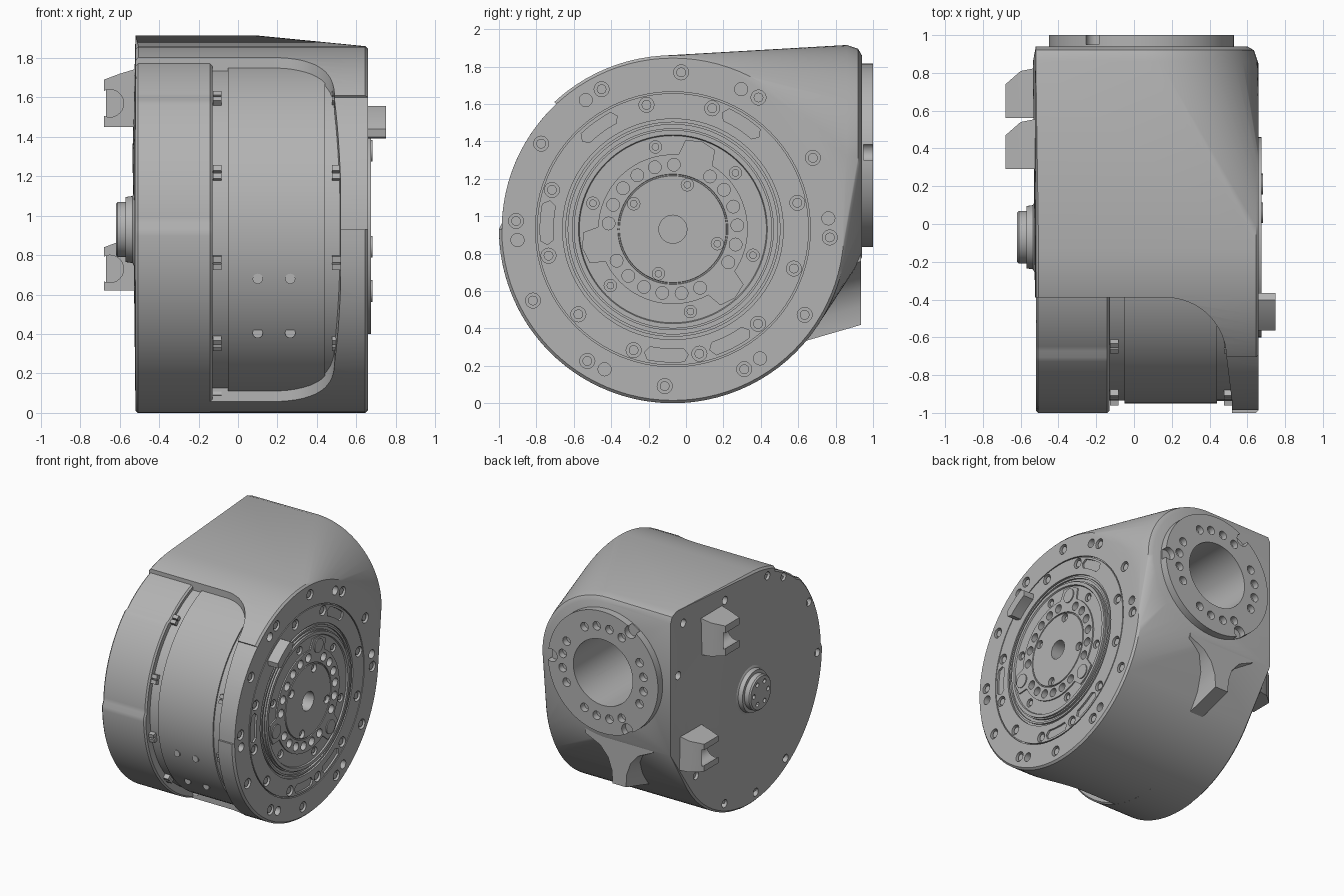
import bpy, bmesh, math
from mathutils import Matrix, Vector

if "Cube" in bpy.data.objects:
    bpy.data.objects.remove(bpy.data.objects["Cube"])

CY, CZ = -0.07, 0.93          # main axis, running along x
TX, TZ = 0.06, 1.32           # rear tube axis, running along y

grey = bpy.data.materials.new("cast_grey")
grey.use_nodes = True
grey.diffuse_color = (0.45, 0.45, 0.45, 1)
grey.node_tree.nodes["Principled BSDF"].inputs["Base Color"].default_value = (0.45, 0.45, 0.45, 1)


def polar(r, deg):
    a = math.radians(deg)
    return CY + r * math.cos(a), CZ + r * math.sin(a)


def finish(bm, name):
    bmesh.ops.recalc_face_normals(bm, faces=bm.faces)
    mesh = bpy.data.meshes.new(name)
    bm.to_mesh(mesh)
    bm.free()
    obj = bpy.data.objects.new(name, mesh)
    bpy.context.collection.objects.link(obj)
    mesh.materials.append(grey)
    return obj


def cyl(bm, axis, a, b, u, v, r, n=20):
    """Cylinder from a to b along x (u, v = y, z) or along y (u, v = x, z)."""
    if axis == 'x':
        loc, rot = ((a + b) / 2, u, v), Matrix.Rotation(math.pi / 2, 4, 'Y')
    else:
        loc, rot = (u, (a + b) / 2, v), Matrix.Rotation(math.pi / 2, 4, 'X')
    bmesh.ops.create_cone(bm, cap_ends=True, segments=n, radius1=r, radius2=r,
                          depth=abs(b - a), matrix=Matrix.Translation(loc) @ rot)


def lathe(bm, profile, n=96):
    """Revolve an (x, r) outline around the main axis."""
    verts = [bm.verts.new((x, CY, CZ + r)) for x, r in profile]
    edges = [bm.edges.new(p) for p in zip(verts, verts[1:])]
    bmesh.ops.spin(bm, geom=verts + edges, cent=(0, CY, CZ), axis=(1, 0, 0),
                   angle=2 * math.pi, steps=n)
    bmesh.ops.remove_doubles(bm, verts=bm.verts, dist=0.0002)


def prism(bm, points, place, a, b):
    """Extrude a 2D outline; place(p, q, t) gives the 3D point."""
    lo = [bm.verts.new(place(p, q, a)) for p, q in points]
    hi = [bm.verts.new(place(p, q, b)) for p, q in points]
    bm.faces.new(lo)
    bm.faces.new(hi[::-1])
    for i in range(len(points)):
        j = (i + 1) % len(points)
        bm.faces.new((lo[i], lo[j], hi[j], hi[i]))


def hull(bm, points):
    for p in points:
        bm.verts.new(p)
    res = bmesh.ops.convex_hull(bm, input=bm.verts)
    loose = {v for v in res["geom_interior"] + res["geom_unused"]
             if isinstance(v, bmesh.types.BMVert)}
    bmesh.ops.delete(bm, geom=list(loose), context='VERTS')
    bmesh.ops.dissolve_limit(bm, angle_limit=0.005, verts=bm.verts, edges=bm.edges)


def cut(obj, *cutters):
    for c in cutters:
        m = obj.modifiers.new("cut", 'BOOLEAN')
        m.object, m.operation, m.solver = c, 'DIFFERENCE', 'EXACT'
    bpy.context.view_layer.update()
    dg = bpy.context.evaluated_depsgraph_get()
    mesh = bpy.data.meshes.new_from_object(obj.evaluated_get(dg))
    obj.modifiers.clear()
    obj.data = mesh


along_x = lambda p, q, t: (t, p, q)
along_z = lambda p, q, t: (p, q, t)

# Housing: drum blended into the rear tube and the flat side
pts = []
for i in range(96):
    d = i * 3.75
    for x, r in ((-0.52, 0.915), (-0.505, 0.93), (0.645, 0.93), (0.66, 0.915)):
        pts.append((x, *polar(r, d)))
    a = math.radians(d)
    for y, r in ((0.86, 0.595), (0.92, 0.575), (0.94, 0.54)):
        pts.append((TX + r * math.cos(a), y, TZ + r * math.sin(a)))
for y, z in ((0.86, 1.915), (0.92, 1.89), (0.94, 1.84), (0.94, 0.78)):
    pts.append((-0.52, y, z))
bm = bmesh.new()
hull(bm, pts)
housing = finish(bm, "housing")

# Front opening with one rounded corner
outline = [(-0.7, -1.3), (-0.7, -0.39), (0.17, -0.39)]
outline += [(0.17 + 0.32 * math.sin(t), -0.71 + 0.32 * math.cos(t))
            for t in [math.pi / 24 * k for k in range(1, 13)]]
outline += [(0.52, -0.95), (0.52, -1.3)]
bm = bmesh.new()
prism(bm, outline, along_z, -0.5, 2.5)
opening = finish(bm, "opening_cutter")

# Shallow relief along the upper front of the rim
arc = [133 + k * 47 / 16 for k in range(17)]
bm = bmesh.new()
prism(bm, [polar(0.915, d) for d in arc] + [polar(1.3, d) for d in arc[::-1]], along_x, -1, 1)
relief = finish(bm, "relief_cutter")

# Output face holes, slots and grooves
outer_bolts = [polar(0.84, 87 - 30 * k) for k in range(12)]
inner_bolts = [polar(0.68, 72 - 30 * k) for k in range(12) if k != 1]
hub_bolts = [polar(0.45, 42 + 60 * k) for k in range(6)] + [polar(0.25, d) for d in (72, 147, 252, 342)]
bm = bmesh.new()
for y, z in outer_bolts + inner_bolts:
    cyl(bm, 'x', 0.63, 0.75, y, z, 0.04)
for y, z in hub_bolts:
    cyl(bm, 'x', 0.63, 0.75, y, z, 0.033)
for k in range(6):
    cyl(bm, 'x', 0.58, 0.75, *polar(0.833, 64 + 60 * k), 0.035)
for k in range(21):
    if k % 7:
        cyl(bm, 'x', 0.61, 0.75, *polar(0.345, 72 + k * 360 / 21), 0.034)
cyl(bm, 'x', 0.5, 0.75, CY, CZ, 0.075, 32)
for mid in (57, 126, 177, 267, 297):
    side = [mid - 8 + 2 * k for k in range(9)]
    ends = [(0.675, side[-1] + 2), (0.675, side[0] - 2)]
    loop = [(0.71, d) for d in side] + ends[:1] + [(0.64, d) for d in side[::-1]] + ends[1:]
    prism(bm, [polar(r, d) for r, d in loop], along_x, 0.645, 0.75)
face_holes = finish(bm, "face_hole_cutter")
bm = bmesh.new()
for r0, r1 in ((0.727, 0.735), (0.575, 0.59), (0.54, 0.56)):
    lathe(bm, [(0.645, r0), (0.75, r0), (0.75, r1), (0.645, r1), (0.645, r0)])
grooves = finish(bm, "groove_cutter")

# Side plate bolt holes
bm = bmesh.new()
spots = [polar(0.86, d) for d in (105, 120, 151, 182, 238, 265, 292)]
for y, z in spots + [(0.62, 0.5), (0.86, 1.4), (0.78, 1.79), (0.25, 1.77)]:
    cyl(bm, 'x', -0.7, -0.46, y, z, 0.032)
plate_holes = finish(bm, "plate_hole_cutter")

# Rear bore
bm = bmesh.new()
cyl(bm, 'y', 0.3, 1.2, 0.04, 1.325, 0.265, 64)
bore = finish(bm, "bore_cutter")
cut(housing, opening, relief, face_holes, grooves, plate_holes, bore)

# Side collar, stepped around its rim
def rim(d):
    return 0.9 if 90 < d < 133 else 0.915 if 133 <= d < 180 else 0.93
bm = bmesh.new()
prism(bm, [polar(rim(d), d) for d in range(90, 280, 2)], along_x, -0.52, -0.13)
collar = finish(bm, "side_collar")
bev = collar.modifiers.new("edge", 'BEVEL')
bev.width, bev.segments, bev.angle_limit = 0.012, 1, math.radians(60)
cut(collar, plate_holes)

# Inner drum with its band
bm = bmesh.new()
lathe(bm, [(-0.5, 0), (-0.5, 0.865), (-0.05, 0.865), (-0.05, 0.88), (0.44, 0.88),
           (0.44, 0.868), (0.6, 0.868), (0.6, 0)])
drum = finish(bm, "inner_drum")
cut(drum, bore, face_holes)

# Lugs in the gaps and screws on the band
bm = bmesh.new()
for deg in (131, 161, 191, 221, 251):
    for x in (-0.105, 0.5):
        for off in (-1.3, 1.3):
            m = (Matrix.Translation((x, *polar(0.875, deg + off)))
                 @ Matrix.Rotation(math.radians(deg + off), 4, 'X')
                 @ Matrix.Diagonal((0.045, 0.05, 0.03, 1)))
            bmesh.ops.create_cube(bm, size=1, matrix=m)
finish(bm, "gap_lugs")
bm = bmesh.new()
for x in (0.1, 0.265):
    for z in (0.405, 0.68):
        y = CY - math.sqrt(0.88 ** 2 - (z - CZ) ** 2)
        cyl(bm, 'y', y - 0.01, y + 0.05, x, z, 0.026)
finish(bm, "band_screws")

# Output hub with stepped rings
bm = bmesh.new()
lathe(bm, [(0.59, 0), (0.59, 0.53), (0.675, 0.53), (0.675, 0.505), (0.664, 0.5), (0.664, 0.4),
           (0.674, 0.4), (0.674, 0.295), (0.666, 0.293), (0.666, 0.287), (0.674, 0.285), (0.674, 0)])
hub = finish(bm, "output_hub")
cut(hub, face_holes)
bm = bmesh.new()
for deg in (72, 192, 312):
    tab = [(0.38, deg - 15), (0.48, deg - 10), (0.495, deg), (0.48, deg + 10), (0.38, deg + 15)]
    prism(bm, [polar(r, d) for r, d in tab], along_x, 0.62, 0.674)
    cyl(bm, 'x', 0.62, 0.682, *polar(0.42, deg), 0.055, 28)
finish(bm, "hub_tabs")

# Socket screws sunk in the output face
bm = bmesh.new()
for y, z in outer_bolts + inner_bolts:
    cyl(bm, 'x', 0.6, 0.65, y, z, 0.026, 16)
for y, z in hub_bolts:
    cyl(bm, 'x', 0.6, 0.655, y, z, 0.02, 16)
finish(bm, "face_screws")

# Rear flange with bolt holes and edge notches
bm = bmesh.new()
cyl(bm, 'y', 0.9, 1.0, 0.04, 1.325, 0.49, 96)
flange = finish(bm, "rear_flange")
bm = bmesh.new()
spots = [(0.365, 90 * k + o, 0.034) for k in range(4) for o in (-27, -9, 9, 27)]
spots += [(0.46, d, 0.05) for d in (122, 2, 242)]
for r, d, size in spots:
    a = math.radians(d)
    cyl(bm, 'y', 0.95, 1.1, 0.04 + r * math.cos(a), 1.325 + r * math.sin(a), size)
flange_holes = finish(bm, "flange_hole_cutter")
cut(flange, bore, flange_holes)

# Flared rib under the rear tube
half = [(0.06, 0.42), (0.065, 0.52), (0.1, 0.62), (0.17, 0.7), (0.3, 0.76), (0.3, 0.95)]
rib = [(-0.06 + w, z) for w, z in half] + [(-0.06 - w, z) for w, z in half[::-1]]
bm = bmesh.new()
prism(bm, rib, lambda p, q, t: (p, t, q + (t - 0.94) * 0.29), 0.935, 0.5)
finish(bm, "rear_rib")

# Side hub with a ring of small holes
bm = bmesh.new()
lathe(bm, [(-0.5, 0), (-0.5, 0.2), (-0.525, 0.19), (-0.535, 0.17), (-0.57, 0.165), (-0.57, 0.14),
           (-0.61, 0.14), (-0.62, 0.13), (-0.62, 0)], 48)
side_hub = finish(bm, "side_hub")
bm = bmesh.new()
for k in range(6):
    cyl(bm, 'x', -0.7, -0.59, *polar(0.09, 60 * k), 0.018, 12)
hub_holes = finish(bm, "side_hub_hole_cutter")
cut(side_hub, hub_holes)

# Cable clips on the side plate
clip_cutters = []
for name, y, z, h in (("upper_clip", 0.29, 1.45, 0.24), ("lower_clip", 0.56, 0.62, 0.22)):
    bm = bmesh.new()
    hull(bm, [(x, y + dy, z + dz) for x, w, t in ((-0.5, 0.27, h + 0.06), (-0.6, 0.25, h + 0.03), (-0.68, 0.18, h))
              for dy in (0, w) for dz in (0, t)])
    clip = finish(bm, name)
    bm = bmesh.new()
    cyl(bm, 'y', y - 0.1, y + 0.19, -0.65, z + h / 2, 0.07, 24)
    clip_cutters.append(finish(bm, name + "_cutter"))
    cut(clip, clip_cutters[-1])

for c in [opening, relief, face_holes, grooves, plate_holes, bore, flange_holes, hub_holes] + clip_cutters:
    bpy.data.objects.remove(c)
for obj in bpy.context.collection.objects:
    if obj.type == 'MESH' and grey.name in obj.data.materials:
        bpy.ops.object.select_all(action='DESELECT')
        obj.select_set(True)
        bpy.context.view_layer.objects.active = obj
        bpy.ops.object.shade_smooth_by_angle(angle=math.radians(30))
